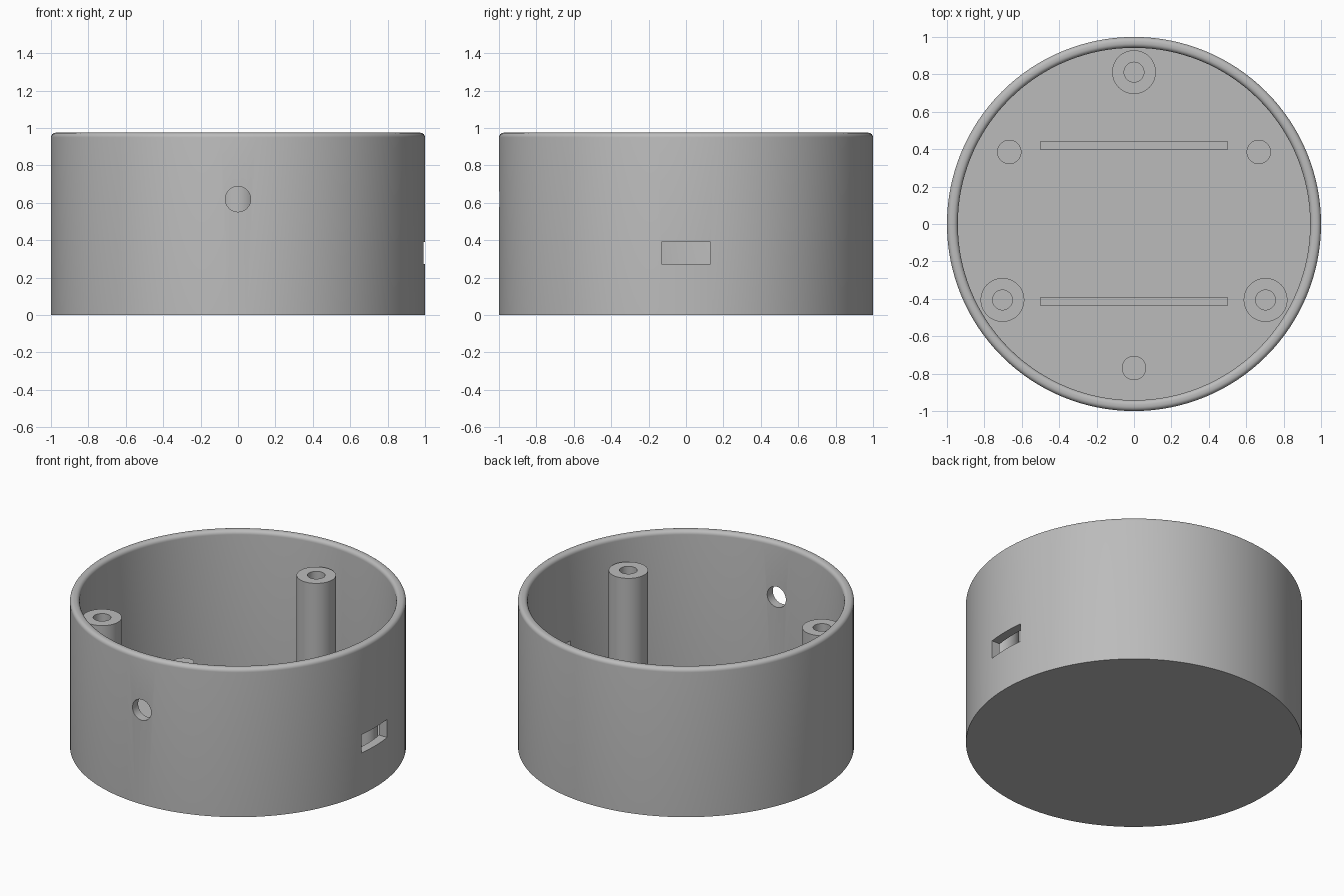
import bpy, bmesh, math
from mathutils import Matrix

cube = bpy.data.objects.get("Cube")
if cube:
    bpy.data.objects.remove(cube, do_unlink=True)

HEIGHT, FLOOR, OUTER, INNER, FILLET = 0.975, 0.06, 1.0, 0.942, 0.025

grey = bpy.data.materials.new("plain grey")
grey.use_nodes = True
colour = (0.5, 0.5, 0.5, 1)
grey.diffuse_color = colour
grey.node_tree.nodes["Principled BSDF"].inputs["Base Color"].default_value = colour


def finish(name, bm):
    bmesh.ops.recalc_face_normals(bm, faces=bm.faces)
    mesh = bpy.data.meshes.new(name)
    bm.to_mesh(mesh)
    bm.free()
    obj = bpy.data.objects.new(name, mesh)
    bpy.context.collection.objects.link(obj)
    mesh.materials.append(grey)
    return obj


def lathe(name, profile, steps, location=(0, 0, 0)):
    """Spin an (r, z) profile that starts and ends on the axis."""
    bm = bmesh.new()
    verts = [bm.verts.new((r, 0, z)) for r, z in profile]
    edges = [bm.edges.new(pair) for pair in zip(verts, verts[1:])]
    bmesh.ops.spin(bm, geom=verts + edges, cent=(0, 0, 0), axis=(0, 0, 1),
                   angle=math.tau, steps=steps, use_duplicate=False)
    bmesh.ops.remove_doubles(bm, verts=bm.verts, dist=1e-4)
    obj = finish(name, bm)
    obj.location = location
    return obj


def box(name, centre, size):
    bm = bmesh.new()
    bmesh.ops.create_cube(bm, size=1, matrix=Matrix.Translation(centre) @ Matrix.Diagonal((*size, 1)))
    return finish(name, bm)


def smooth(obj):
    bpy.ops.object.select_all(action="DESELECT")
    obj.select_set(True)
    bpy.context.view_layer.objects.active = obj
    bpy.ops.object.shade_smooth_by_angle(angle=math.radians(35))


def arc(cx, start, end):
    """Quarter fillet on the rim."""
    return [(cx + FILLET * math.cos(a), HEIGHT - FILLET + FILLET * math.sin(a))
            for a in (start + (end - start) * i / 6 for i in range(7))]


# Round cup with a filleted rim
profile = [(0, 0), (OUTER, 0)]
profile += arc(OUTER - FILLET, 0, math.pi / 2)
profile += arc(INNER + FILLET, math.pi / 2, math.pi)
profile += [(INNER, FLOOR), (0, FLOOR)]
shell = lathe("shell", profile, 128)

# Cable hole in the front and socket slot in the left wall
bm = bmesh.new()
bmesh.ops.create_cone(bm, cap_ends=True, segments=40, radius1=0.068, radius2=0.068, depth=0.4,
                      matrix=Matrix.Translation((0, -1, 0.62)) @ Matrix.Rotation(math.pi / 2, 4, "X"))
cutters = [finish("cable_hole_cutter", bm),
           box("socket_slot_cutter", (1, 0, 0.332), (0.4, 0.264, 0.12))]
for cutter in cutters:
    cutter.hide_render = True
    cutter.hide_set(True)
    cutter.display_type = "WIRE"
    mod = shell.modifiers.new(cutter.name, "BOOLEAN")
    mod.object = cutter
    mod.operation = "DIFFERENCE"
    mod.solver = "EXACT"

# Bake the cuts into the shell, then drop the cutters
bpy.context.view_layer.update()
cut = bpy.data.meshes.new_from_object(shell.evaluated_get(bpy.context.evaluated_depsgraph_get()))
shell.modifiers.clear()
shell.data = cut
for cutter in cutters:
    bpy.data.objects.remove(cutter, do_unlink=True)
smooth(shell)

# Three tall screw posts and, between them, three short support pins
post = [(0, FLOOR / 2), (0.117, FLOOR / 2), (0.117, 0.813), (0.053, 0.813), (0.053, 0.3), (0, 0.3)]
pin = [(0, FLOOR / 2), (0.065, FLOOR / 2), (0.065, 0.225), (0, 0.225)]
for i, side in enumerate(("back", "right", "left")):
    a = math.radians(90 + 120 * i)
    smooth(lathe("screw_post_" + side, post, 48,
                 (0.812 * math.cos(a), 0.812 * math.sin(a), 0)))
    a += math.pi
    smooth(lathe("support_pin_" + str(i + 1), pin, 40,
                 (0.77 * math.cos(a), 0.77 * math.sin(a), 0)))

# Two straight ribs on the floor
for name, y in (("back_rib", 0.42), ("front_rib", -0.415)):
    box(name, (0, y, 0.095), (1, 0.048, 0.13))
